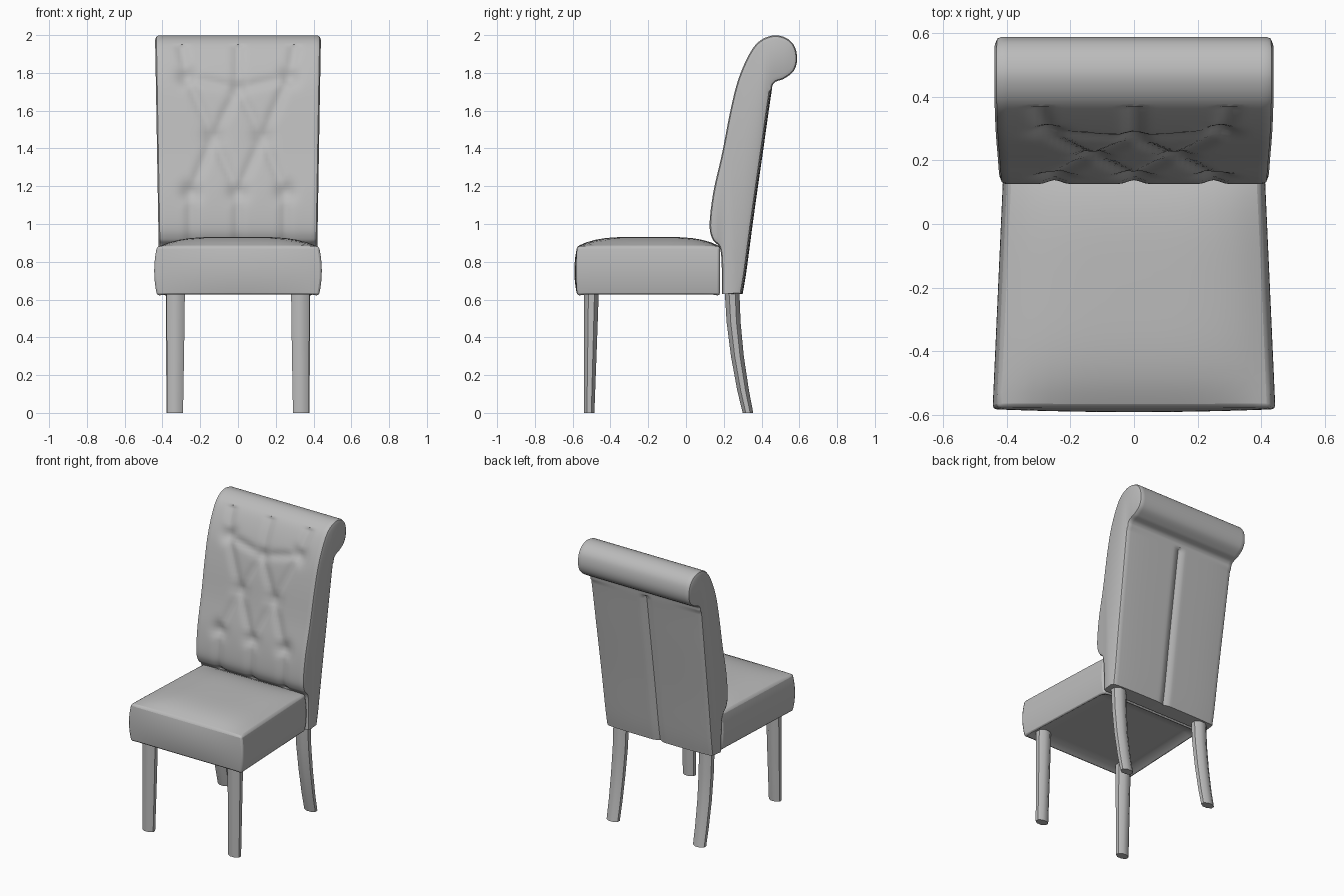
import bpy, bmesh, math
from mathutils import Vector

cube = bpy.data.objects.get("Cube")
if cube:
    bpy.data.objects.remove(cube, do_unlink=True)

GREY = (0.5, 0.5, 0.5, 1)
mat = bpy.data.materials.new("grey upholstery")
mat.use_nodes = True
mat.diffuse_color = GREY
mat.node_tree.nodes["Principled BSDF"].inputs["Base Color"].default_value = GREY


def finish(bm, name, angle=40, bevel=0):
    bmesh.ops.recalc_face_normals(bm, faces=bm.faces)
    mesh = bpy.data.meshes.new(name)
    bm.to_mesh(mesh)
    bm.free()
    mesh.materials.append(mat)
    ob = bpy.data.objects.new(name, mesh)
    bpy.context.collection.objects.link(ob)
    bpy.ops.object.select_all(action='DESELECT')
    ob.select_set(True)
    bpy.context.view_layer.objects.active = ob
    if bevel:
        mod = ob.modifiers.new("soft edge", 'BEVEL')
        mod.width, mod.segments, mod.angle_limit = bevel, 2, math.radians(50)
    bpy.ops.object.shade_smooth_by_angle(angle=math.radians(angle))
    return ob


def loft(bm, rings):
    """Join closed rings of points and cap both ends."""
    rows = [[bm.verts.new(p) for p in ring] for ring in rings]
    for a, b in zip(rows, rows[1:]):
        for i in range(len(a)):
            j = (i + 1) % len(a)
            bm.faces.new((a[i], a[j], b[j], b[i]))
    caps = [bm.faces.new(rows[0]), bm.faces.new(rows[-1])]
    bmesh.ops.triangulate(bm, faces=caps)


def spline(points, steps):
    """Smooth curve through the points."""
    p = [Vector(q) for q in points]
    p = [p[0]] + p + [p[-1]]
    out = []
    for a, b, c, d in zip(p, p[1:], p[2:], p[3:]):
        for k in range(steps):
            t = k / steps
            out.append(0.5 * (2 * b + (c - a) * t + (2 * a - 5 * b + 4 * c - d) * t ** 2
                              + (3 * b - a - 3 * c + d) * t ** 3))
    return out + [p[-1]]


# Seat cushion: tapered box with crowned top, bulged sides and recessed underside
bm = bmesh.new()
bmesh.ops.create_cube(bm, size=2)
bmesh.ops.subdivide_edges(bm, edges=bm.edges[:], cuts=15, use_grid_fill=True)
for v in bm.verts:
    u, w, h = v.co
    swell = 0.015 * (1 - h * h)
    half = 0.412 - 0.017 * w
    x = u * (half + swell)
    y = -0.198 + w * 0.378 - (swell * (1 - u * u * 0.6) if w < -0.99 else 0)
    z = 0.752 + h * 0.13
    if h > 0.99:
        z += 0.05 * (1 - u ** 4) * (1 - w ** 4)
    if h < -0.99 and max(abs(u), abs(w)) < 0.9:
        z += 0.03
    v.co = (x, y, z)
finish(bm, "seat_cushion", 35, 0.012)

# Backrest outline (y, z): up the front, round the rolled top, down the back
outline = [(0.19, 0.63), (0.19, 0.75), (0.18, 0.87), (0.14, 0.92), (0.125, 1.0),
           (0.145, 1.17), (0.19, 1.37), (0.235, 1.6), (0.275, 1.76), (0.33, 1.89),
           (0.385, 1.965), (0.46, 1.998), (0.53, 1.985), (0.575, 1.94), (0.588, 1.87),
           (0.57, 1.81), (0.52, 1.77), (0.465, 1.745), (0.45, 1.68), (0.41, 1.4),
           (0.36, 1.05), (0.32, 0.75), (0.3, 0.63)]
path = spline(outline, 8)
normals = []
for i in range(len(path)):
    t = (path[min(i + 1, len(path) - 1)] - path[max(i - 1, 0)]).normalized()
    normals.append(Vector((-t.y, t.x)))

# Buttons and the folds that join them into diamonds
right_half = [(0, 1.72), (0.27, 1.78), (0.13, 1.46), (0, 1.17), (0.25, 1.17)]
buttons = [Vector((s * x, z)) for s in (-1, 1) for x, z in right_half if x or s > 0]
folds = [(a, b) for a in buttons for b in buttons
         if a.y < b.y and 0.2 < (a - b).length < 0.38]
folds += [(b, Vector((b.x, 0.9))) for b in buttons if b.y < 1.2]
folds += [(b, Vector((b.x * 1.1, 1.93))) for b in buttons if b.y > 1.7]


def tuft(p):
    depth = 0.0
    for a, b in folds:
        d = b - a
        t = min(1, max(0, (p - a).dot(d) / d.dot(d)))
        depth = max(depth, 0.013 * math.exp(-((p - a - d * t).length / 0.028) ** 2))
    for b in buttons:
        depth = max(depth, 0.03 * math.exp(-((p - b).length / 0.05) ** 2))
    return depth


def back_ring(u, extra, inset):
    ring = []
    for p, n in zip(path, normals):
        x = u * (0.385 + 0.017 * p.y + extra)
        sink = inset
        if n.x < -0.3 and 0.88 < p.y < 1.95 and extra == 0:
            sink += tuft(Vector((x, p.y)))
        elif n.x > 0.5 and p.y < 1.7:
            # Centre seam between two padded rear panels
            sink += 0.016 * math.exp(-(x / 0.022) ** 2) + 0.008 * u ** 4
        q = p - n * sink
        ring.append((x, q.x, q.y))
    return ring


COLS = 48
rings = [back_ring(-1, 0.02, 0.024), back_ring(-1, 0.013, 0.006)]
rings += [back_ring(2 * i / COLS - 1, 0, 0) for i in range(COLS + 1)]
rings += [back_ring(1, 0.013, 0.006), back_ring(1, 0.02, 0.024)]
bm = bmesh.new()
loft(bm, rings)
finish(bm, "padded_backrest", 35)


# Legs: eight-sided tapered posts; stations are (x, y, z, half width, half depth)
def leg(name, side, stations):
    k = 1 / math.cos(math.pi / 8)
    angles = [math.pi / 8 + i * math.pi / 4 for i in range(8)]
    bm = bmesh.new()
    loft(bm, [[(side * (x + k * hw * math.cos(a)), y + k * hd * math.sin(a), z)
               for a in angles] for x, y, z, hw, hd in stations])
    finish(bm, name, 50)


front = [(0.333, -0.513, 0, 0.042, 0.028), (0.331, -0.506, 0.35, 0.046, 0.034),
         (0.33, -0.5, 0.66, 0.049, 0.039)]
rear = [(0.335, 0.328, 0, 0.043, 0.028), (0.335, 0.302, 0.12, 0.044, 0.031),
        (0.335, 0.272, 0.3, 0.046, 0.034), (0.333, 0.252, 0.48, 0.048, 0.037),
        (0.332, 0.243, 0.66, 0.049, 0.039)]
for side, label in ((1, "left"), (-1, "right")):
    leg("front_leg_" + label, side, front)
    leg("rear_leg_" + label, side, rear)
